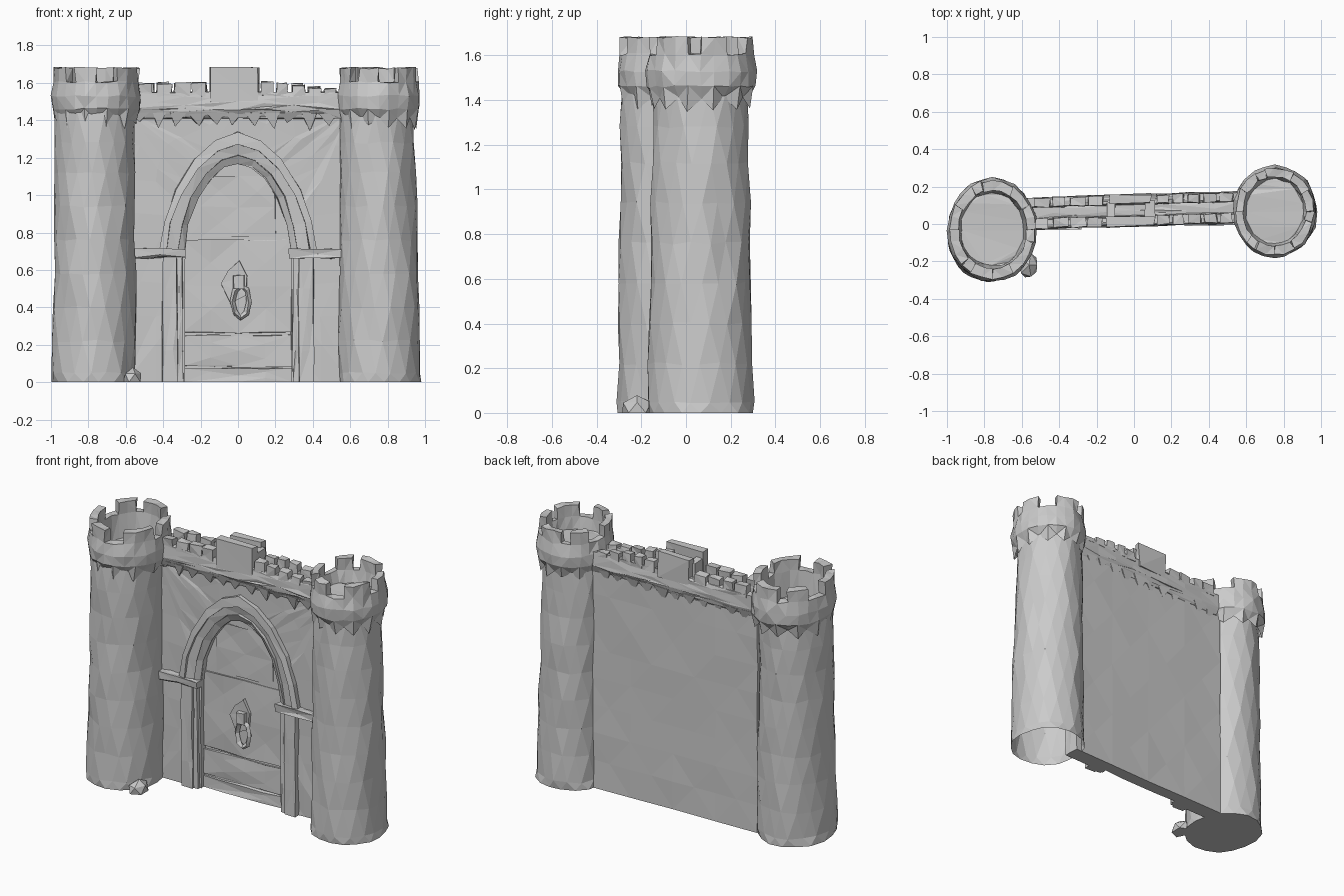
import bpy, bmesh, math, random
from mathutils import Vector, Matrix

if "Cube" in bpy.data.objects:
    bpy.data.objects.remove(bpy.data.objects["Cube"])

random.seed(7)
SLANT = 0.03  # the wall runs slightly skewed between the towers


def finish(name, bm, amp=0.005, slant=True, cuts=None):
    """Chisel the mesh: subdivide long edges, jitter, triangulate, keep the base flat."""
    for _ in range(3 if cuts else 0):
        bmesh.ops.triangulate(bm, faces=bm.faces)
        long = [e for e in bm.edges if e.calc_length() > cuts]
        if long:
            bmesh.ops.subdivide_edges(bm, edges=long, cuts=1)
    for v in bm.verts:
        base = v.co.z < 0.001
        v.co += Vector([random.uniform(-amp, amp) for _ in range(3)])
        if base:
            v.co.z = 0
        if slant:
            v.co.y += SLANT * v.co.x
    bmesh.ops.triangulate(bm, faces=bm.faces)
    bmesh.ops.recalc_face_normals(bm, faces=bm.faces)
    me = bpy.data.meshes.new(name)
    bm.to_mesh(me)
    bm.free()
    ob = bpy.data.objects.new(name, me)
    bpy.context.collection.objects.link(ob)
    return ob


def box(bm, x0, x1, y0, y1, z0, z1):
    m = Matrix.Translation(((x0 + x1) / 2, (y0 + y1) / 2, (z0 + z1) / 2)) @ \
        Matrix.Diagonal((x1 - x0, y1 - y0, z1 - z0, 1))
    bmesh.ops.create_cube(bm, size=1, matrix=m)


def prism(bm, pts, direction):
    """Extrude a closed 3D outline along a direction."""
    f = bm.faces.new([bm.verts.new(p) for p in pts])
    g = bmesh.ops.extrude_face_region(bm, geom=[f], use_keep_orig=True)
    bmesh.ops.translate(bm, vec=direction, verts=[v for v in g["geom"] if isinstance(v, bmesh.types.BMVert)])


def bridge(bm, a, b):
    n = len(a)
    return [bm.faces.new((a[i], a[(i + 1) % n], b[(i + 1) % n], b[i])) for i in range(n)]


def ring(bm, n, cx, cy, rx, ry, z, off=0.0):
    return [bm.verts.new((cx + rx * math.cos((i + off) * math.tau / n),
                          cy + ry * math.sin((i + off) * math.tau / n), z)) for i in range(n)]


def shaft(name, cx, cy, rx, ry, flare, closed):
    bm = bmesh.new()
    rows = [0, 0.05, 0.22, 0.4, 0.58, 0.76, 0.94, 1.12, 1.28, 1.44]
    prev = None
    for k, z in enumerate(rows):
        f = 1 + flare * (1 - z / 1.44)
        r = ring(bm, 17, cx + rx * (f - 1) * (0.6 if cx > 0 else -0.2), cy, rx * f, ry * f, z, 0.5 * (k % 2))
        if prev:
            bridge(bm, prev, r)
        elif closed:
            bm.faces.new(r)
        prev = r
    finish(name, bm, 0.007, slant=False)


def crown(name, cx, cy, rx, ry, floor):
    bm = bmesh.new()
    n = 24
    rings = [ring(bm, n, cx, cy, rx * s, ry * s, z) for s, z in
             ((0.86, 1.41), (0.98, 1.46), (1.0, 1.53), (0.95, 1.605), (0.76, 1.605), (0.7, floor))]
    # jagged lower edge
    for i, v in enumerate(rings[0]):
        if i % 2:
            v.co = Vector((cx + (v.co.x - cx) * 1.06, cy + (v.co.y - cy) * 1.06, random.uniform(1.35, 1.38)))
    bands = [bridge(bm, a, b) for a, b in zip(rings, rings[1:])]
    bm.faces.new(rings[-1])
    # battlements
    pattern = "110011101100111011001110"
    g = bmesh.ops.extrude_face_region(bm, geom=[f for f, c in zip(bands[3], pattern) if c == "1"])
    for v in g["geom"]:
        if isinstance(v, bmesh.types.BMVert):
            v.co.z = 1.68
    finish(name, bm, 0.006, slant=False)


# towers
shaft("left_tower_shaft", -0.765, -0.05, 0.212, 0.24, 0.07, True)
shaft("right_tower_shaft", 0.745, 0.066, 0.197, 0.212, 0.12, False)
crown("left_tower_crown", -0.757, -0.03, 0.24, 0.278, 1.45)
crown("right_tower_crown", 0.752, 0.068, 0.222, 0.245, 1.53)

# rock at the left tower foot
bm = bmesh.new()
bmesh.ops.create_icosphere(bm, subdivisions=1, radius=1,
                           matrix=Matrix.Translation((-0.565, -0.22, 0.02)) @ Matrix.Diagonal((0.055, 0.075, 0.06, 1)))
for v in bm.verts:
    v.co.z = max(v.co.z, 0)
finish("foot_rock", bm, 0.004, slant=False)


def mirror_arch(half):
    """Half arch from springing to apex -> full arch, left to right."""
    return [(-x, z) for x, z in half] + [(x, z) for x, z in reversed(half[:-1])]


def lift(pts, y):
    return [(x, y, z) for x, z in pts]


OPEN = [(0.285, 0), (0.285, 0.4), (0.285, 0.7), (0.265, 0.84), (0.215, 0.98), (0.145, 1.09), (0.07, 1.15), (0, 1.17)]
OUTER = [(0.42, 0.7), (0.395, 0.86), (0.335, 1.03), (0.235, 1.19), (0.12, 1.29), (0, 1.34)]
MID = [(0.385, 0.7), (0.36, 0.85), (0.305, 1.0), (0.215, 1.14), (0.11, 1.235), (0, 1.275)]
INNER = [(0.32, 0.7), (0.297, 0.84), (0.25, 0.99), (0.175, 1.11), (0.09, 1.185), (0, 1.215)]
EDGE = OPEN[2:5] + [(0.145, 1.09), (0.07, 1.15), (0, 1.17)]

# wall: back slab plus front skin with the gate opening
bm = bmesh.new()
box(bm, -0.6, 0.6, 0.075, 0.138, 0, 1.45)
finish("wall_back", bm, 0.003, cuts=0.35)
bm = bmesh.new()
outline = [(-0.6, 0)] + mirror_arch(OPEN) + [(0.6, 0), (0.6, 1.45), (-0.6, 1.45)]
prism(bm, lift(outline, 0.032), (0, 0.05, 0))
finish("wall_front", bm, 0.005, cuts=0.3)


def arch_band(name, a, b, ya, yb):
    """Moulding between two arch curves, each with its own front depth."""
    bm = bmesh.new()
    A, B = mirror_arch(a), mirror_arch(b)
    cols = [[bm.verts.new(p) for p in lift(A, 0.06)], [bm.verts.new(p) for p in lift(A, ya)],
            [bm.verts.new(p) for p in lift(B, yb)], [bm.verts.new(p) for p in lift(B, 0.06)]]
    for i in range(len(A) - 1):
        for j in range(4):
            c, d = cols[j], cols[(j + 1) % 4]
            bm.faces.new((c[i], c[i + 1], d[i + 1], d[i]))
    for i in (0, -1):
        bm.faces.new([c[i] for c in cols])
    finish(name, bm, 0.004)


arch_band("arch_hood", OUTER, MID, 0.002, -0.004)
arch_band("arch_face", MID, INNER, 0.012, 0.022)
arch_band("arch_edge", INNER, EDGE, 0.008, 0.03)

# jambs and ledges on both sides
for side, s in (("left", -1), ("right", 1)):
    bm = bmesh.new()
    for a, b, y in ((0.295, 0.325, 0.012), (0.325, 0.405, 0.0)):
        box(bm, min(s * a, s * b), max(s * a, s * b), y, 0.07, 0, 0.67)
    finish(side + "_jamb", bm, 0.004, cuts=0.3)
    bm = bmesh.new()
    box(bm, min(s * 0.275, s * 0.57), max(s * 0.275, s * 0.57), -0.015, 0.06, 0.665, 0.71)
    finish(side + "_ledge", bm, 0.007, cuts=0.15)

# door planks
bm = bmesh.new()
for z0, z1, y in ((0, 0.075, 0.058), (0.085, 0.25, 0.066), (0.265, 0.76, 0.063), (0.775, 1.1, 0.069)):
    w = 0.29 if z1 < 0.9 else 0.2
    box(bm, -w, w, y, 0.085, z0, z1)
finish("door_planks", bm, 0.005, cuts=0.25)

# door knocker: faceted plate with hanging ring
bm = bmesh.new()
plate = [(-0.04, 0.42), (-0.09, 0.53), (-0.05, 0.6), (0.01, 0.65), (0.05, 0.57), (0.04, 0.46)]
prism(bm, lift(plate, 0.042), (0, 0.03, 0))
box(bm, -0.025, 0.03, 0.015, 0.05, 0.5, 0.57)
hoop = [[bm.verts.new((0.015 + math.cos(t) * (0.045 + r), 0.032 + d, 0.43 + math.sin(t) * (0.085 + r)))
         for r, d in ((0.016, 0), (0, -0.016), (-0.016, 0), (0, 0.016))]
        for t in [k * math.tau / 8 for k in range(8)]]
for k in range(8):
    bridge(bm, hoop[k], hoop[(k + 1) % 8])
finish("door_knocker", bm, 0.004)

# parapet walkway: channel-shaped section run along the wall
bm = bmesh.new()
section = [(0.01, 1.41), (-0.012, 1.46), (-0.006, 1.55), (0.04, 1.55), (0.045, 1.5), (0.105, 1.5),
           (0.108, 1.55), (0.152, 1.55), (0.158, 1.46), (0.14, 1.41)]
prism(bm, [(-0.57, y, z) for y, z in section], (1.14, 0, 0))
finish("parapet", bm, 0.005, cuts=0.25)

# wall merlons, front and back rows
bm = bmesh.new()
for y0, y1 in ((-0.007, 0.042), (0.106, 0.153)):
    for start, count, step in ((-0.53, 4, 0.095), (0.12, 5, 0.085)):
        for k in range(count):
            x = start + k * step
            top = random.uniform(1.59, 1.61) - (0.008 * k if start > 0 else 0)
            box(bm, x, x + step - random.uniform(0.012, 0.028), y0, y1, 1.53, top)
finish("wall_merlons", bm, 0.006)

# raised hollow block over the gate
bm = bmesh.new()
box(bm, -0.15, 0.11, -0.012, 0.04, 1.5, 1.68)
box(bm, -0.13, 0.09, 0.108, 0.157, 1.5, 1.67)
box(bm, -0.15, -0.1, 0.03, 0.12, 1.5, 1.64)
box(bm, 0.06, 0.11, 0.03, 0.12, 1.5, 1.64)
finish("centre_merlon", bm, 0.006)

# jagged corbel teeth beneath the parapet
bm = bmesh.new()
for y, back in ((-0.006, 0.04), (0.152, 0.115)):
    for k in range(11):
        x = -0.52 + k * 0.1
        w = random.uniform(0.04, 0.055)
        tip = random.uniform(1.34, 1.39)
        q = [bm.verts.new(p) for p in ((x - w, y, 1.44), (x + w, y, 1.44), (x + w, back, 1.44), (x - w, back, 1.44))]
        t = bm.verts.new((x + random.uniform(-0.02, 0.02), y * 0.5 + back * 0.5, tip))
        bm.faces.new(q)
        for i in range(4):
            bm.faces.new((q[i], q[(i + 1) % 4], t))
finish("corbel_teeth", bm, 0.005)
